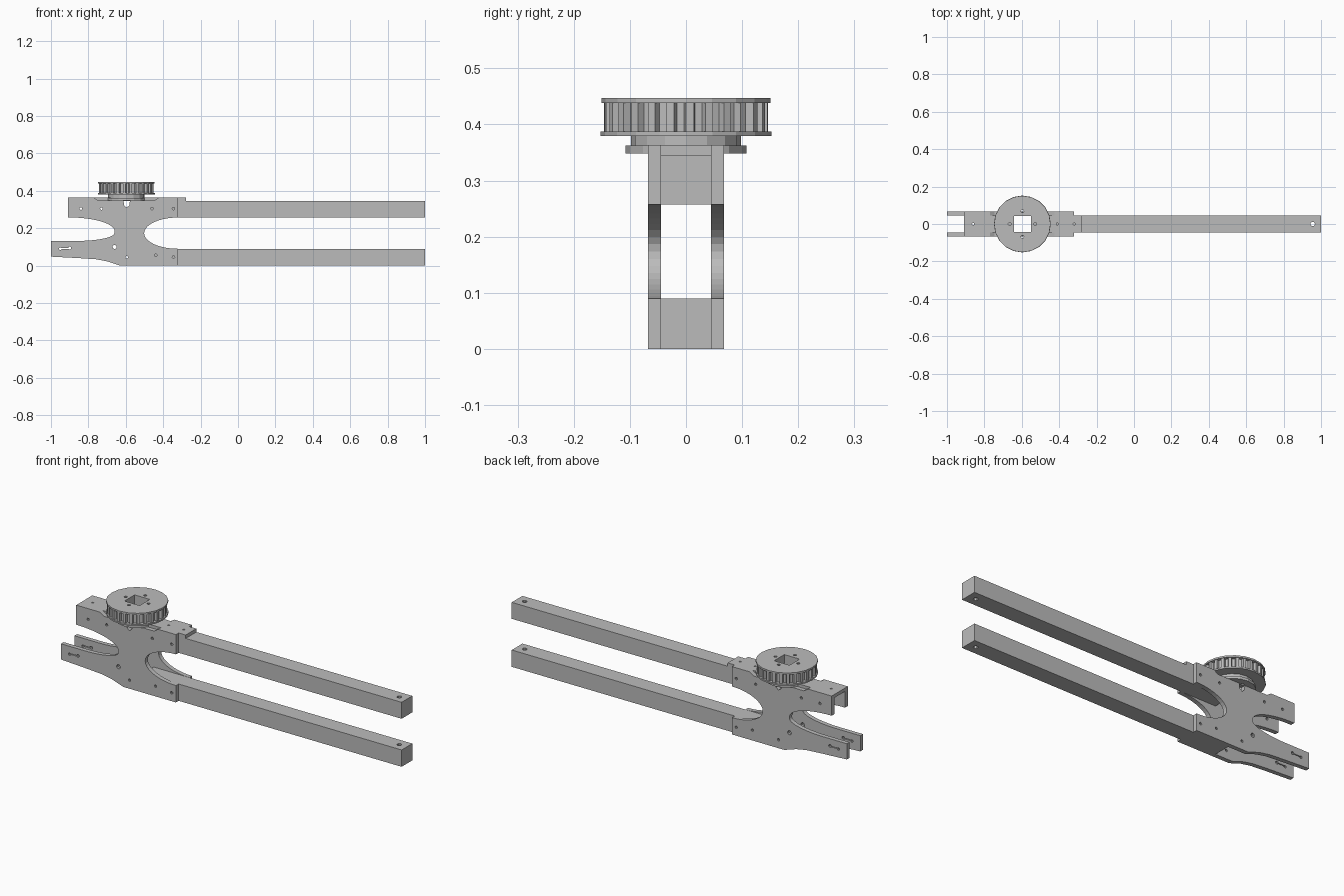
import bpy, bmesh, math
from mathutils import Matrix, Vector

cube = bpy.data.objects.get("Cube")
if cube:
    bpy.data.objects.remove(cube, do_unlink=True)

grey = bpy.data.materials.new("machined_grey")
grey.use_nodes = True
colour = (0.5, 0.5, 0.5, 1)
grey.diffuse_color = colour
grey.node_tree.nodes["Principled BSDF"].inputs["Base Color"].default_value = colour

HUB_X = -0.597
INNER, OUTER = 0.045, 0.068


def make(name, bm):
    bmesh.ops.recalc_face_normals(bm, faces=bm.faces)
    mesh = bpy.data.meshes.new(name)
    bm.to_mesh(mesh)
    bm.free()
    mesh.materials.append(grey)
    ob = bpy.data.objects.new(name, mesh)
    bpy.context.collection.objects.link(ob)
    return ob


def prism(name, points, axis, lo, hi):
    """Extrude a flat outline along y (points are x, z) or z (points are x, y)."""
    bm = bmesh.new()
    place = (lambda a, b: (a, lo, b)) if axis == "y" else (lambda a, b: (a, b, lo))
    face = bm.faces.new([bm.verts.new(place(a, b)) for a, b in points])
    new = bmesh.ops.extrude_face_region(bm, geom=[face])["geom"]
    step = Vector((0, hi - lo, 0) if axis == "y" else (0, 0, hi - lo))
    bmesh.ops.translate(bm, vec=step, verts=[v for v in new if isinstance(v, bmesh.types.BMVert)])
    return make(name, bm)


def box(name, x, y, z):
    return prism(name, [(x[0], y[0]), (x[1], y[0]), (x[1], y[1]), (x[0], y[1])], "z", *z)


def ellipse(cx, cz, rx, rz, start, end, n):
    angles = [math.radians(start + (end - start) * i / n) for i in range(n + 1)]
    return [(cx + rx * math.cos(a), cz + rz * math.sin(a)) for a in angles]


def circle(cx, cy, r, n=10):
    return ellipse(cx, cy, r, r, 0, 360, n)[:-1]


def cut(ob, cutters):
    """Subtract the cutters, keep the result and remove the cutters."""
    for c in cutters:
        mod = ob.modifiers.new("cut", "BOOLEAN")
        mod.operation, mod.solver, mod.object = "DIFFERENCE", "EXACT", c
    deps = bpy.context.evaluated_depsgraph_get()
    mesh = bpy.data.meshes.new_from_object(ob.evaluated_get(deps))
    ob.modifiers.clear()
    ob.data = mesh
    for c in cutters:
        bpy.data.objects.remove(c, do_unlink=True)


def drill_z(x, y, r, lo=-0.1, hi=0.6):
    return prism("drill", circle(x, y, r), "z", lo, hi)


def drill_y(x, z, r):
    return prism("drill", circle(x, z, r), "y", -0.1, 0.1)


# Two long bars with a hole near the free end
for name, z in (("lower_bar", (0, 0.09)), ("upper_bar", (0.257, 0.345))):
    bar = box(name, (-0.53, 1), (-INNER, INNER), z)
    cut(bar, [drill_z(0.955, 0, 0.012)])

# Side plates: forked outline, clearance notch on top
outline = [(-0.91, 0.363)]
outline += ellipse(-0.91, 0.185, 0.25, 0.073, 90, 0, 12)
outline += ellipse(-0.86, 0.175, 0.2, 0.043, 0, -90, 10)
outline += [(-1, 0.132), (-1, 0.048), (-0.85, 0.04), (-0.76, 0.034), (-0.7, 0.023), (-0.63, 0)]
outline += [(-0.32, 0)]
outline += ellipse(-0.32, 0.1735, 0.182, 0.0835, 270, 90, 20)
outline += [(-0.32, 0.363), (-0.425, 0.363), (-0.45, 0.347), (-0.578, 0.347), (-0.581, 0.322),
            (-0.595, 0.31), (-0.609, 0.322), (-0.612, 0.347), (-0.745, 0.347), (-0.77, 0.363)]
bolts = [(-0.84, 0.305), (-0.73, 0.305), (-0.46, 0.305), (-0.345, 0.305),
         (-0.595, 0.045), (-0.44, 0.055), (-0.345, 0.045)]
for name, side in (("left_side_plate", (-OUTER, -INNER)), ("right_side_plate", (INNER, OUTER))):
    plate = prism(name.replace("left", "front").replace("right", "back"), outline, "y", *side)
    holes = [drill_y(x, z, 0.007) for x, z in bolts]
    holes += [drill_y(-0.66, 0.1, 0.011), drill_y(-0.95, 0.09, 0.007), drill_y(-0.9, 0.094, 0.008)]
    holes.append(box("slot", (-0.95, -0.9), (-0.1, 0.1), (0.09, 0.094)))
    cut(plate, holes)

# Top plate joining the two sides, ending in a tongue over the upper bar
top = box("top_plate", (-0.91, -0.278), (-INNER, INNER), (0.345, 0.363))
cut(top, [drill_z(x, 0, 0.006) for x in (-0.86, -0.41, -0.32)]
    + [box("shaft", (HUB_X - 0.045, HUB_X + 0.045), (-0.043, 0.043), (0.2, 0.6))])

# Pulley: stacked discs with a square bore and four screw holes
def toothed(n, outer, inner):
    pts = []
    for i in range(n):
        for frac, r in ((0, outer), (0.4, outer), (0.5, inner), (0.9, inner)):
            a = math.tau * (i + frac) / n
            pts.append((HUB_X + r * math.cos(a), r * math.sin(a)))
    return pts


layers = [("pulley_seat", circle(HUB_X, 0, 0.108, 16), 0.348, 0.362),
          ("pulley_neck", circle(HUB_X, 0, 0.098, 16), 0.362, 0.379),
          ("pulley_lower_flange", circle(HUB_X, 0, 0.152, 20), 0.379, 0.387),
          ("pulley_teeth", toothed(26, 0.146, 0.132), 0.387, 0.438),
          ("pulley_upper_flange", circle(HUB_X, 0, 0.151, 20), 0.438, 0.447)]
for name, pts, lo, hi in layers:
    disc = prism(name, pts, "z", lo, hi)
    tools = [box("bore", (HUB_X - 0.045, HUB_X + 0.045), (-0.043, 0.043), (0.2, 0.6))]
    for k in range(4):
        a = k * math.pi / 2
        tools.append(drill_z(HUB_X + 0.068 * math.cos(a), 0.068 * math.sin(a), 0.008))
    cut(disc, tools)
